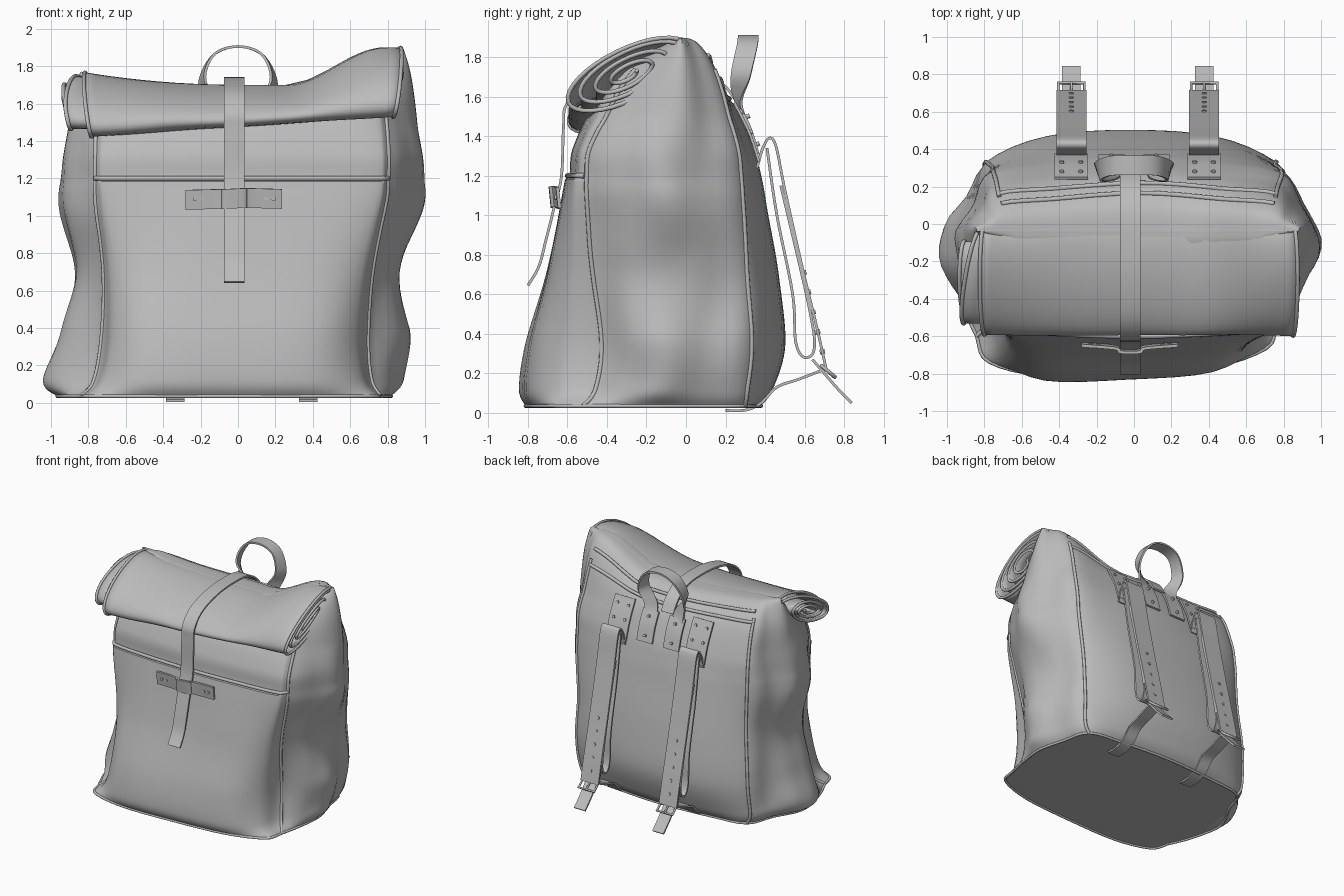
import bpy, math
from mathutils import Vector, noise

cube = bpy.data.objects.get("Cube")
if cube:
    bpy.data.objects.remove(cube)

grey = bpy.data.materials.new("plain_grey")
grey.use_nodes = True
grey.diffuse_color = (0.5, 0.5, 0.5, 1)
grey.node_tree.nodes["Principled BSDF"].inputs["Base Color"].default_value = (0.5, 0.5, 0.5, 1)


def smooth_path(points, steps, closed=False):
    """Catmull-Rom curve that passes through every point."""
    pts = [Vector(p) for p in points]
    n = len(pts)
    pick = (lambda i: pts[i % n]) if closed else (lambda i: pts[max(0, min(n - 1, i))])
    out = []
    for i in range(n if closed else n - 1):
        a, b, c, d = (pick(i + k) for k in (-1, 0, 1, 2))
        for s in range(steps):
            t = s / steps
            out.append(0.5 * (2 * b + (c - a) * t + (2 * a - 5 * b + 4 * c - d) * t ** 2
                              + (3 * b - a - 3 * c + d) * t ** 3))
    if not closed:
        out.append(pts[-1].copy())
    return out


def skin(name, rows, closed=True, start_cap=True, end_cap=True, angle=40):
    """Mesh stretched over rows of points."""
    m, n = len(rows), len(rows[0])
    faces = [(r * n + c, r * n + (c + 1) % n, (r + 1) * n + (c + 1) % n, (r + 1) * n + c)
             for r in range(m - 1) for c in range(n if closed else n - 1)]
    if start_cap:
        faces.append(tuple(reversed(range(n))))
    if end_cap:
        faces.append(tuple(range((m - 1) * n, m * n)))
    mesh = bpy.data.meshes.new(name)
    mesh.from_pydata([p for row in rows for p in row], [], faces)
    mesh.materials.append(grey)
    obj = bpy.data.objects.new(name, mesh)
    bpy.context.collection.objects.link(obj)
    bpy.ops.object.select_all(action='DESELECT')
    obj.select_set(True)
    bpy.context.view_layer.objects.active = obj
    bpy.ops.object.shade_smooth_by_angle(angle=math.radians(angle))
    return obj


def tube(name, pts, radius=0.012, closed=False):
    curve = bpy.data.curves.new(name, 'CURVE')
    curve.dimensions = '3D'
    curve.bevel_depth = radius
    curve.bevel_resolution = 2
    curve.use_fill_caps = True
    spline = curve.splines.new('POLY')
    spline.points.add(len(pts) - 1)
    for sp, p in zip(spline.points, pts):
        sp.co = (*p, 1)
    spline.use_cyclic_u = closed
    curve.materials.append(grey)
    obj = bpy.data.objects.new(name, curve)
    bpy.context.collection.objects.link(obj)


def ribbon(name, path, width, thick=0.014, across=((1, 0, 0),), steps=6):
    """Flat strap along a path; 'across' is the width direction, one or one per point."""
    pts = smooth_path(path, steps)
    dirs = smooth_path(across, steps) if len(across) > 1 else [Vector(across[0])] * len(pts)
    rows = []
    for i, p in enumerate(pts):
        along = pts[min(i + 1, len(pts) - 1)] - pts[max(i - 1, 0)]
        w = dirs[i].normalized() * width / 2
        t = along.cross(w).normalized() * thick / 2
        rows.append([p + w + t, p - w + t, p - w - t, p + w - t])
    return skin(name, rows)


def rivet(name, loc, tilt):
    bpy.ops.mesh.primitive_cylinder_add(vertices=12, radius=0.012, depth=0.026, location=loc,
                                        rotation=(tilt, 0, 0))
    bpy.context.object.name = name
    bpy.context.object.data.materials.append(grey)


def step(a, b, x):
    t = max(0, min(1, (x - a) / (b - a)))
    return t * t * (3 - 2 * t)


def lift(x):
    """Uneven rise of the rolled top towards its two ends."""
    return 0.1 * x * x if x < 0 else 0.2 * step(0.25, 0.78, x)


# Bag body: height, front, front seam x y, side fold x y, back seam x y, back
levels = [
    (0.035, -.79, .80, -.57, .89, -.12, .73, .30, .38),
    (0.12, -.82, .74, -.50, .97, -.12, .77, .31, .44),
    (0.35, -.79, .71, -.46, .95, -.10, .77, .33, .50),
    (0.70, -.69, .72, -.48, .88, -.08, .76, .31, .47),
    (1.05, -.62, .77, -.50, .97, -.08, .77, .29, .41),
    (1.20, -.59, .78, -.50, .97, -.07, .77, .28, .38),
    (1.35, -.57, .78, -.48, .96, -.05, .77, .26, .34),
    (1.55, -.45, .76, -.35, .92, -.03, .75, .19, .25),
    (1.68, -.15, .70, -.10, .87, -.02, .72, .06, .11),
    (1.70, -.04, .70, -.04, .86, -.04, .70, -.04, -.04),
]
SUB, RES = 4, 8
rings = []
for z, yf, fx, fy, sx, sy, bx, by, yb in levels:
    dip = 0.03 if yb > 0 else 0
    half = [(0, yf), (.45, yf + dip / 2), (fx - .06, yf + .45 * (fy - yf)), (fx, fy),
            (fx + .75 * (sx - fx), (fy + sy) / 2), (sx, sy),
            (bx + .5 * (sx - bx), (by + sy) / 2), (bx, by), (.45, yb - dip), (0, yb)]
    ring = half + [(-x, y) for x, y in half[-2:0:-1]]
    rings.append(smooth_path([(x, y, z) for x, y in ring], SUB, closed=True))
columns = [smooth_path(col, RES) for col in zip(*rings)]
body = [list(row) for row in zip(*columns)]
cols = len(body[0])
pocket_row = 5 * RES
for r, row in enumerate(body):
    for c, p in enumerate(row):
        z = p.z
        if r < pocket_row and min(c, cols - c) < 3 * SUB:   # raised pocket panel
            p.y -= 0.02
        crease = 0.03 * step(.72, .85, abs(p.x)) + 0.006
        n = noise.noise(Vector((p.x * 2, p.y * 5, z * 2.6)))
        out = Vector((p.x, p.y, 0)).normalized()
        p += out * n * crease * step(0, .2, z) * step(1.7, 1.6, z)
        p.y += 0.05 * (p.x + .2) * step(0, .6, -p.y) * step(.9, .2, z)   # skewed foot
        p.x -= 0.05 * step(.75, .95, abs(p.x)) * step(.4, .1, z)
        p.x += 0.05 * (min(z, 1.1) - .7)
        p.z += lift(p.x) * step(1.47, 1.7, z)
skin("bag_body", body, end_cap=False)

# Piping on the seams
for label, c in (("front", 3 * SUB), ("back", 7 * SUB)):
    for side, k in (("left", c), ("right", cols - c)):
        tube(f"{label}_{side}_piping", [row[k] for row in body[:7 * RES + 4]])
tube("base_piping", body[0], 0.01, True)
tube("pocket_lip", [body[pocket_row][k % cols] - Vector((0, .01, 0))
                    for k in range(-3 * SUB, 3 * SUB + 1)], 0.013)
for i, r in enumerate((7 * RES + 2, 7 * RES + 5)):
    tube(f"collar_piping_{i}", [body[r][k] for k in range(7 * SUB, cols - 7 * SUB + 1)], 0.013)


# Rolled top: spiral section swept from side to side, inner layers slipping out on the right
def spiral(x):
    top, bottom = 1.70 + lift(x), 1.475 + 0.065 * x
    mid, h, pts = (top + bottom) / 2, (top - bottom) / 2, []
    for i in range(131):
        a = i / 130 * 8 * math.pi
        r = 1 - 0.85 * max(0, i / 130 - .18) / .82
        r *= 1 + 0.03 * noise.noise(Vector((x * 3, math.cos(a), math.sin(a))))
        lean = 0.03 * math.sin(a) * x
        slip = -0.11 * step(.22, .36, i / 130) * step(-.5, -.8, x)
        pts.append(Vector((x + lean + slip, -.295 + .3 * r * math.cos(a),
                           mid + h * r * math.cos(a - .85))))
    return pts


sections = [spiral(-.8 + 1.65 * i / 30) for i in range(31)]
roll = skin("rolled_top", sections, closed=False, start_cap=False, end_cap=False, angle=60)
roll.modifiers.new("cloth", 'SOLIDIFY').thickness = 0.012
tube("roll_hem_right", sections[0], 0.011)
tube("roll_hem_left", sections[-1], 0.011)

# Closing strap over the roll and its keeper on the front
ribbon("closing_strap", [(-.02, y, z) for y, z in (
    (.27, 1.55), (.2, 1.65), (.08, 1.72), (-.1, 1.735), (-.3, 1.72), (-.5, 1.66), (-.605, 1.56),
    (-.62, 1.45), (-.63, 1.2), (-.665, 1.05), (-.71, .87), (-.745, .74), (-.8, .645))], .11)
ribbon("strap_keeper", [(-.28, -.645, 1.085), (-.1, -.66, 1.09), (-.07, -.68, 1.09),
                        (.03, -.68, 1.095), (.06, -.66, 1.095), (.235, -.645, 1.09)],
       .105, .016, ((0, -.1, 1),))
for x in (-.23, -.19, .15, .19):
    rivet("keeper_rivet", (x, -.652, 1.09), math.pi / 2)

# Carry handle: flat on the back, turned sideways at the top
arm = [(.12, .35, 1.34), (.12, .31, 1.46), (.13, .265, 1.58), (.19, .28, 1.72), (.13, .31, 1.86)]
turn = [(1, 0, 0), (1, 0, 0), (1, .3, 0), (.3, 1, 0), (0, 1, 0)]
flip = [(-x, y, z) for x, y, z in reversed(arm)]
turn_back = [(-x, y, z) for x, y, z in reversed(turn)]
ribbon("carry_handle", arm + [(0, .315, 1.905)] + flip, .105,
       across=turn + [(0, 1, 0)] + turn_back)

# Patches and shoulder straps on the back
for side, px in (("left", .12), ("right", -.12)):
    ribbon(f"{side}_handle_patch", [(px, .275, 1.54), (px, .325, 1.44), (px, .365, 1.31)], .14)
    for z, y in ((1.5, .31), (1.36, .36)):
        rivet("handle_rivet", (px, y, z), -1.2)

for side, cx in (("left", .375), ("right", -.335)):
    def strap(part, path, width):
        ribbon(f"{side}_{part}", [(cx, y, z) for y, z in path], width)

    strap("strap_patch", ((.245, 1.57), (.32, 1.42), (.37, 1.27)), .18)
    strap("shoulder_strap", ((.36, 1.24), (.385, 1.33), (.42, 1.39), (.455, 1.35), (.5, 1.13),
                             (.585, .75), (.665, .42), (.71, .22)), .16)
    strap("folded_strap", ((.41, 1.34), (.46, 1.0), (.54, .6), (.555, .36), (.6, .28),
                           (.65, .33), (.62, .55), (.48, 1.15)), .15)
    strap("strap_tail", ((.64, .27), (.7, .2), (.77, .12), (.84, .05)), .1)
    strap("lower_strap", ((.2, .012), (.3, .014), (.38, .05), (.46, .13), (.57, .17),
                          (.7, .22)), .1)
    tube(f"{side}_buckle", [Vector((cx + a * .07, .72 + b * .035, .21 - b * .03))
                            for a, b in ((-1, -1), (1, -1), (1, 1), (-1, 1))], .01, True)
    tube(f"{side}_buckle_pin", [Vector((cx, .68, .24)), Vector((cx, .76, .18))], .007)
    for dx in (-.05, .05):
        for z, y in ((1.52, .275), (1.42, .325)):
            rivet(f"{side}_patch_rivet", (cx + dx, y, z), -1.2)
    for i in range(5):
        rivet(f"{side}_strap_stud", (cx, .69 - .0235 * i, .31 + .1 * i), -1.34)
